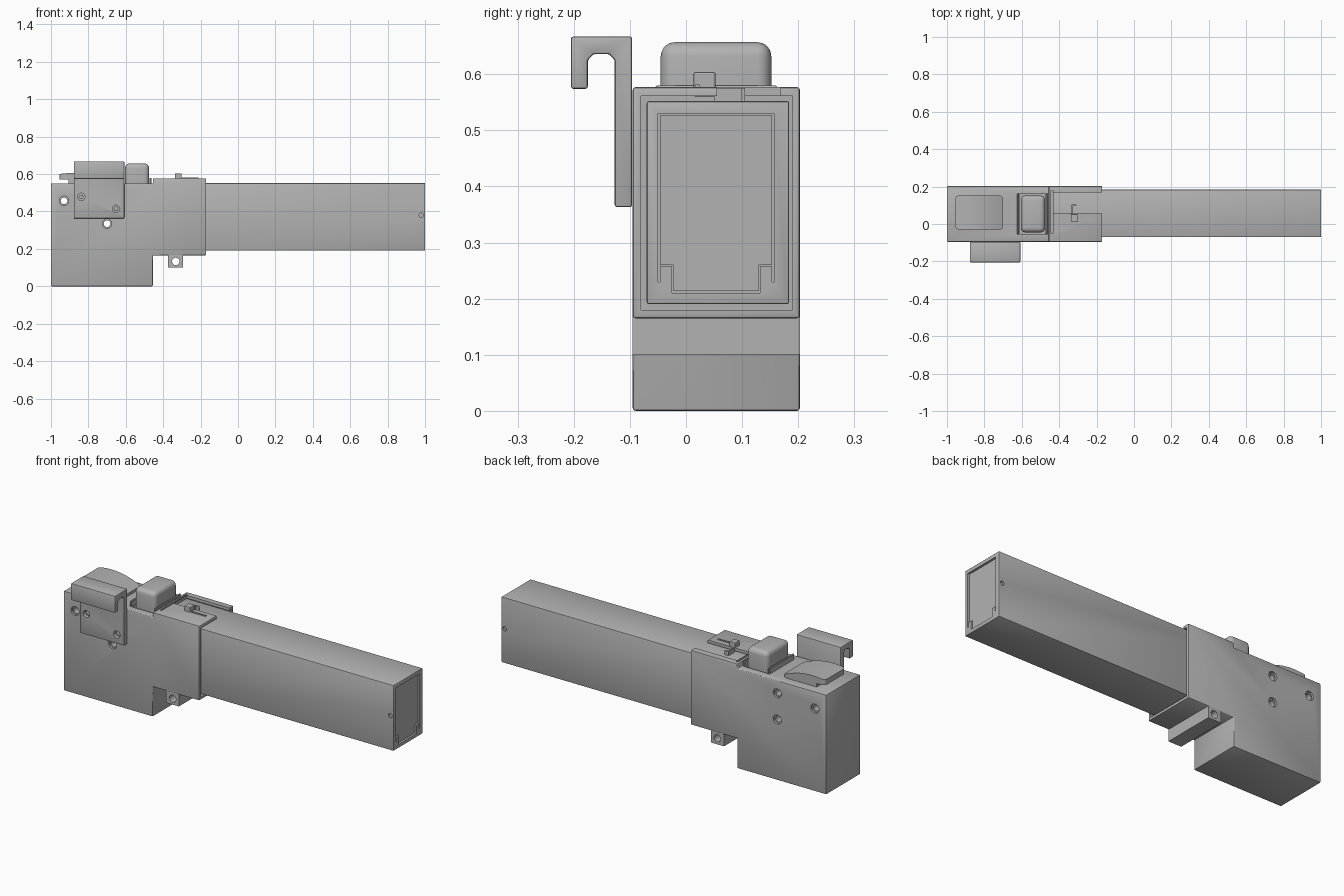
import bpy, bmesh, math
from mathutils import Vector

cube = bpy.data.objects.get("Cube")
if cube:
    bpy.data.objects.remove(cube, do_unlink=True)

grey = bpy.data.materials.new("plain grey")
grey.use_nodes = True
COLOUR = (0.45, 0.45, 0.45, 1)
grey.diffuse_color = COLOUR
grey.node_tree.nodes["Principled BSDF"].inputs["Base Color"].default_value = COLOUR


def prism(name, points, axis, lo, hi):
    """Extrude a 2D outline along x, y or z; the outline uses the other two axes in order."""
    def place(p, d):
        c = list(p)
        c.insert("xyz".index(axis), d)
        return Vector(c)
    bm = bmesh.new()
    a = [bm.verts.new(place(p, lo)) for p in points]
    b = [bm.verts.new(place(p, hi)) for p in points]
    bm.faces.new(a)
    bm.faces.new(b)
    for i in range(len(a)):
        j = (i + 1) % len(a)
        bm.faces.new((a[i], a[j], b[j], b[i]))
    bmesh.ops.recalc_face_normals(bm, faces=bm.faces)
    mesh = bpy.data.meshes.new(name)
    bm.to_mesh(mesh)
    bm.free()
    mesh.materials.append(grey)
    ob = bpy.data.objects.new(name, mesh)
    bpy.context.collection.objects.link(ob)
    return ob


def box(name, x, y, z):
    outline = [(x[0], z[0]), (x[1], z[0]), (x[1], z[1]), (x[0], z[1])]
    return prism(name, outline, "y", *y)


def rod(name, x, z, r, y, sides=20):
    turn = [math.tau * i / sides for i in range(sides)]
    return prism(name, [(x + r * math.cos(t), z + r * math.sin(t)) for t in turn], "y", *y)


def apply(ob, mod):
    bpy.ops.object.select_all(action="DESELECT")
    bpy.context.view_layer.objects.active = ob
    ob.select_set(True)
    bpy.ops.object.modifier_apply(modifier=mod.name)


def bevel(ob, width, segments=2):
    m = ob.modifiers.new("bevel", "BEVEL")
    m.width, m.segments = width, segments
    m.limit_method = "ANGLE"
    apply(ob, m)


def cut(ob, *cutters):
    for c in cutters:
        m = ob.modifiers.new("cut", "BOOLEAN")
        m.operation, m.object, m.solver = "DIFFERENCE", c, "EXACT"
        apply(ob, m)
        bpy.data.objects.remove(c, do_unlink=True)


def smooth(ob):
    bpy.ops.object.select_all(action="DESELECT")
    bpy.context.view_layer.objects.active = ob
    ob.select_set(True)
    bpy.ops.object.shade_smooth_by_angle(angle=math.radians(35))


SIDE = (-0.095, 0.203)
THROUGH = (-0.3, 0.4)

# Main housing with a raised sleeve at the front of the barrel
housing = prism("housing", [(-1, 0), (-0.455, 0), (-0.455, 0.165), (-0.17, 0.165), (-0.17, 0.577),
                            (-0.455, 0.577), (-0.455, 0.55), (-1, 0.55)], "y", *SIDE)
bevel(housing, 0.005)
cut(housing,
    box("cavity", (-0.448, -0.1), (-0.08, 0.19), (0.18, 0.561)),
    box("top_slot", (-0.43, -0.1), (0.055, 0.168), (0.5, 0.7)),
    box("gap_slit", (-0.443, -0.432), (-0.05, 0.18), (0.565, 0.7)),
    box("button_well", (-0.612, -0.47), (-0.053, 0.16), (0.52, 0.7)))
for x, z in ((-0.93, 0.457), (-0.7, 0.335), (-0.7, 0.48)):
    cut(housing, rod("bolt_hole", x, z, 0.018, THROUGH))
    for y in ((-0.2, -0.083), (0.191, 0.3)):
        cut(housing, rod("counterbore", x, z, 0.025, y))
smooth(housing)

# Barrel with a recessed end panel and a pin dimple on each side
barrel = box("barrel", (-0.447, 1), (-0.07, 0.184), (0.19, 0.552))
bevel(barrel, 0.004)
left_half = [(-0.05, 0.53), (-0.05, 0.257), (-0.025, 0.257), (-0.025, 0.21)]
panel = left_half + [(0.107 - y, z) for y, z in reversed(left_half)]
cut(barrel, prism("panel_recess", panel, "x", 0.985, 1.1))
for y in ((-0.3, -0.06), (0.174, 0.3)):
    cut(barrel, rod("pin_hole", 0.98, 0.38, 0.012, y))
for y in (-0.05, 0.153):
    cut(barrel, box("latch_slit", (0.985, 1.1), (y, y + 0.004), (0.23, 0.262)))
smooth(barrel)
inner = [(0.0535 + (y - 0.0535) * 0.965, 0.37 + (z - 0.37) * 0.975) for y, z in panel]
prism("end_panel", inner, "x", 0.98, 0.993)

# Push button with a rounded crown, and its two guard bars
button = box("push_button", (-0.605, -0.475), (-0.045, 0.152), (0.5, 0.657))
bevel(button, 0.025, 5)
smooth(button)
for x in (-0.625, -0.473):
    bar = box("button_guard", (x, x + 0.011), (-0.055, 0.163), (0.54, 0.58))
    bevel(bar, 0.003, 1)

# Thumb lever: arched plate with rounded corners and an overhanging rear lip
arch = [(-0.955 + 0.255 * i / 10, 0.6 + 0.012 * math.sin(math.pi * i / 10) - 0.035 * (i / 10) ** 2)
        for i in range(11)]
lever = prism("thumb_lever", [(-0.955, 0.57)] + arch + [(-0.7, 0.53), (-0.905, 0.53), (-0.905, 0.57)],
              "y", -0.03, 0.152)
m = lever.modifiers.new("corners", "BEVEL")
m.width, m.segments, m.limit_method = 0.018, 4, "WEIGHT"
weights = lever.data.attributes.new("bevel_weight_edge", "FLOAT", "EDGE")
for e in lever.data.edges:
    a, b = (lever.data.vertices[v].co for v in e.vertices)
    upright = abs(a.x - b.x) < 1e-4 and abs(a.y - b.y) < 1e-4
    if upright and (a.x < -0.95 or a.x > -0.71):
        weights.data[e.index].value = 1
apply(lever, m)
smooth(lever)

# Belt hook: J-shaped strip with two screws
hook = prism("belt_hook", [(-0.096, 0.363), (-0.096, 0.667), (-0.205, 0.667), (-0.205, 0.574),
                           (-0.175, 0.574), (-0.175, 0.625), (-0.165, 0.636), (-0.137, 0.636),
                           (-0.127, 0.625), (-0.127, 0.363)], "x", -0.878, -0.608)
bevel(hook, 0.004, 2)
for x, z in ((-0.838, 0.478), (-0.652, 0.414)):
    cut(hook, rod("screw_hole", x, z, 0.02, (-0.16, -0.105)))
    screw = rod("hook_screw", x, z, 0.013, (-0.115, -0.1), 6)
smooth(hook)

# Mounting lug under the sleeve
lug = box("mounting_lug", (-0.375, -0.295), SIDE, (0.1, 0.168))
cut(lug, rod("lug_hole", -0.333, 0.133, 0.02, THROUGH))
smooth(lug)

# Slide switch on top, with its thin arm and catch
switch = box("slide_switch", (-0.338, -0.302), (0.013, 0.053), (0.56, 0.604))
bevel(switch, 0.004)
box("switch_arm", (-0.33, -0.21), (0.016, 0.024), (0.57, 0.582))
box("switch_catch", (-0.334, -0.326), (0.05, 0.105), (0.55, 0.575))
box("switch_catch_tip", (-0.334, -0.308), (0.098, 0.105), (0.55, 0.575))
